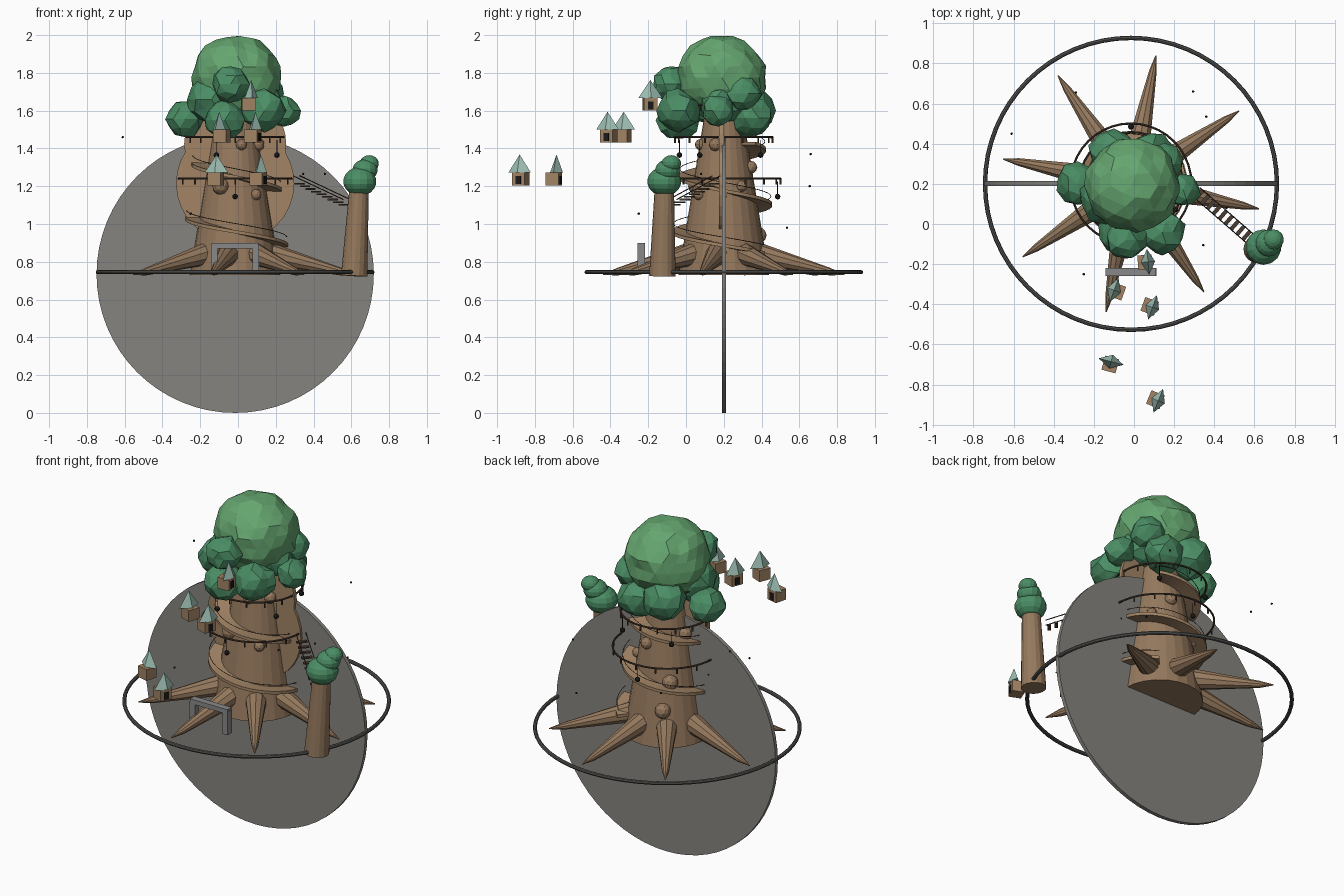
import bpy, bmesh, math, random
from mathutils import Vector, Matrix

if "Cube" in bpy.data.objects:
    bpy.data.objects.remove(bpy.data.objects["Cube"])
random.seed(4)
CX, CY = -0.015, 0.2          # trunk axis
TAU = math.tau


def mat(name, c):
    m = bpy.data.materials.new(name)
    m.diffuse_color = (*c, 1)
    m.use_nodes = True
    m.node_tree.nodes["Principled BSDF"].inputs["Base Color"].default_value = m.diffuse_color
    return m


BARK = mat("bark", (0.30, 0.19, 0.11))
WOOD = mat("plank", (0.36, 0.23, 0.13))
DARK = mat("dark_wood", (0.07, 0.045, 0.03))
BLACK = mat("iron", (0.01, 0.01, 0.01))
STONE = mat("stone", (0.24, 0.23, 0.21))
RIM = mat("rim_stone", (0.09, 0.09, 0.085))
GATE = mat("gate_stone", (0.25, 0.25, 0.25))
ROOF = mat("roof", (0.34, 0.52, 0.45))
LEAF = [mat("leaf_light", (0.13, 0.38, 0.16)), mat("leaf_dark", (0.07, 0.27, 0.13))]


def make(name, bm, m):
    bmesh.ops.recalc_face_normals(bm, faces=bm.faces)
    me = bpy.data.meshes.new(name)
    bm.to_mesh(me)
    bm.free()
    me.materials.append(m)
    ob = bpy.data.objects.new(name, me)
    bpy.context.collection.objects.link(ob)
    return ob


def add_cone(bm, p, q, r1, r2, n=8):
    p, q = Vector(p), Vector(q)
    d = q - p
    M = Matrix.Translation((p + q) / 2) @ d.to_track_quat('Z', 'Y').to_matrix().to_4x4()
    bmesh.ops.create_cone(bm, cap_ends=True, segments=n, radius1=r1, radius2=r2, depth=d.length, matrix=M)


def cone(name, p, q, r1, r2, n, m):
    bm = bmesh.new()
    add_cone(bm, p, q, r1, r2, n)
    return make(name, bm, m)


def add_box(bm, c, s, rot=0):
    M = Matrix.Translation(c) @ Matrix.Rotation(rot, 4, 'Z') @ Matrix.Diagonal((*s, 1))
    bmesh.ops.create_cube(bm, size=1, matrix=M)


def add_ball(bm, c, r, sub=1, noise=0.0, squash=1.0):
    vs = bmesh.ops.create_icosphere(bm, subdivisions=sub, radius=r)["verts"]
    for v in vs:
        k = 1 + random.uniform(-noise, noise)
        v.co = Vector(c) + Vector((v.co.x * k, v.co.y * k, v.co.z * k * squash))


def polar(r, a, z):
    return Vector((CX + r * math.cos(a), CY + r * math.sin(a), z))


def ring(name, R, r, z, m, n=64):
    bpy.ops.mesh.primitive_torus_add(major_radius=R, minor_radius=r, major_segments=n,
                                     minor_segments=8, location=(CX, CY, z))
    bpy.context.object.name = name
    bpy.context.object.data.materials.append(m)


def trunk_r(z):
    return 0.24 - 0.125 * (z - 0.73) / 0.77


# upright stone disc and the ground rim
cone("stone_disc", (CX, CY + 0.013, 0.734), (CX, CY - 0.01, 0.734), 0.734, 0.734, 64, STONE)
ring("ground_rim", 0.727, 0.011, 0.745, RIM)

# trunk
cone("trunk", (CX, CY, 0.73), (CX, CY, 1.68), 0.24, trunk_r(1.68), 24, BARK)

# eight tapering roots
bm = bmesh.new()
for k in range(8):
    a = math.radians(-11 + 45 * k)
    add_cone(bm, polar(0.17, a, 0.845), polar(0.57, a, 0.748), 0.062, 0.02, 10)
    add_cone(bm, polar(0.57, a, 0.748), polar(0.65, a, 0.732), 0.02, 0.003, 10)
make("roots", bm, BARK)

# bark knots
bm = bmesh.new()
for deg, z, r in ((-118, 1.2, .045), (-50, 1.155, .03), (-20, 1.42, .035), (35, 1.2, .03), (170, 1.36, .04),
                  (130, 1.1, .045), (118, 0.94, .045), (75, 1.3, .035), (-75, 1.42, .03)):
    add_ball(bm, polar(trunk_r(z), math.radians(deg), z), r, 2)
make("bark_knots", bm, BARK)

# upright deck discs, with level railings, posts and hanging lanterns
for i, (z, R, rz) in enumerate(((1.215, 0.313, 1.24), (1.425, 0.27, 1.46), (1.6, 0.19, 1.63))):
    cone(f"deck_{i + 1}", (CX, CY - 0.024, z), (CX, CY, z), R, R, 32, WOOD)
    ring(f"railing_{i + 1}", R - 0.012, 0.0055, rz, DARK, 40)
    bm = bmesh.new()
    for k in range(16):
        a = TAU * k / 16
        add_cone(bm, polar(R - 0.012, a, rz - 0.032), polar(R - 0.012, a, rz), 0.005, 0.005, 6)
    make(f"railing_posts_{i + 1}", bm, DARK)
bm = bmesh.new()
for R, z, degs in ((0.285, 1.145, (0, 90, 180, 270)), (0.255, 1.365, (-30, -113, 130, 50))):
    for d in degs:
        p = polar(R, math.radians(d), z)
        add_ball(bm, p, 0.015, 2)
        add_cone(bm, p, p + Vector((0, 0, 0.08)), 0.002, 0.002, 4)
make("lanterns", bm, BLACK)

# spiral ramp, two turns clockwise, with thin edge rail
bm = bmesh.new()
N, prev, edge = 72, None, []
for i in range(N + 1):
    t = i / N
    a = math.radians(50) - t * TAU * 2
    z = 0.855 + 0.58 * t
    ro, ri = 0.285 - 0.065 * t, trunk_r(z) - 0.02
    cur = [bm.verts.new(polar(r, a, zz)) for r, zz in ((ri, z), (ro, z), (ro, z - 0.018), (ri, z - 0.018))]
    edge.append(polar(ro - 0.006, a, z + 0.035))
    if prev:
        for j in range(4):
            bm.faces.new((prev[j], prev[(j + 1) % 4], cur[(j + 1) % 4], cur[j]))
    else:
        bm.faces.new(cur)
    prev = cur
bm.faces.new(prev[::-1])
make("spiral_ramp", bm, WOOD)
bm = bmesh.new()
for p, q in zip(edge, edge[1:]):
    add_cone(bm, p, q, 0.002, 0.002, 4)
make("ramp_rope", bm, DARK)

# foliage clumps
clumps = ((-.01, .19, 1.775, .235), (-.04, -.08, 1.74, .1), (.14, -.04, 1.6, .115), (-.07, -.04, 1.55, .11),
          (-.28, .2, 1.555, .105), (.245, .17, 1.6, .085), (.15, .3, 1.69, .095), (-.1, .35, 1.6, .125),
          (.08, .35, 1.56, .11), (-.14, .13, 1.66, .13), (.08, .2, 1.66, .14))
for i, (x, y, z, r) in enumerate(clumps):
    bm = bmesh.new()
    add_ball(bm, (x, y, z), r, 3 if i == 0 else 2, 0.05 if i == 0 else 0.11, 0.95)
    make(f"foliage_{i + 1}", bm, LEAF[0 if i == 0 else 1])

# side tower with stacked leafy top
cone("side_tower", (.615, -.125, .725), (.64, -.115, 1.17), .07, .052, 16, BARK)
bm = bmesh.new()
for c, r in (((.645, -.115, 1.225), .09), ((.672, -.095, 1.285), .068), ((.695, -.078, 1.32), .052)):
    bmesh.ops.create_uvsphere(bm, u_segments=14, v_segments=9, radius=r,
                              matrix=Matrix.Translation(c) @ Matrix.Diagonal((1, 1, .85, 1)))
make("side_tower_top", bm, LEAF[1])

# rope bridge
A, B = Vector((.31, .16, 1.22)), Vector((.575, -.07, 1.095))
d = B - A
ang = math.atan2(d.y, d.x)
side = Vector((-math.sin(ang), math.cos(ang), 0)) * 0.028
bm = bmesh.new()
for k in range(9):
    add_box(bm, A + d * (k + .5) / 9, (.02, .06, .008), ang)
for s in (-1, 1):
    add_cone(bm, A + side * s + Vector((0, 0, .035)), B + side * s + Vector((0, 0, .035)), .003, .003, 5)
make("rope_bridge", bm, DARK)

# stone gate
bm = bmesh.new()
for x in (-.126, .094):
    add_box(bm, (x, -.238, .815), (.034, .04, .14))
add_box(bm, (-.016, -.238, .885), (.25, .04, .028))
make("gate", bm, GATE)

# floating huts: x, y, base z, facing angle
for i, (x, y, z, deg) in enumerate(((.055, -.19, 1.6, 5), (-.085, -.335, 1.432, 160), (.078, -.41, 1.432, -20),
                                    (-.118, -.7, 1.205, 75), (.107, -.875, 1.205, -22))):
    a = math.radians(deg)
    f = Vector((math.cos(a), math.sin(a), 0))
    c = Vector((x, y, z))
    bm = bmesh.new()
    add_box(bm, c + Vector((0, 0, .034)), (.072, .072, .068), a)
    make(f"hut_{i + 1}", bm, WOOD)
    bm = bmesh.new()
    add_box(bm, c + f * .036 + Vector((0, 0, .028)), (.008, .03, .042), a)
    make(f"hut_door_{i + 1}", bm, BLACK)
    bm = bmesh.new()
    M = (Matrix.Translation(c + f * .015 + Vector((0, 0, .115))) @ Matrix.Rotation(a, 4, 'Z')
         @ Matrix.Diagonal((.55, 1, 1, 1)))
    bmesh.ops.create_cone(bm, cap_ends=True, segments=4, radius1=.064, radius2=0, depth=.095, matrix=M)
    make(f"hut_roof_{i + 1}", bm, ROOF)

# drifting specks
bm = bmesh.new()
for p in ((-.61, .45, 1.46), (.295, .66, 1.37), (-.29, .655, 1.2), (.345, -.105, 1.265), (-.25, -.25, 1.055),
          (.46, .08, 1.265), (.36, .535, .98)):
    add_ball(bm, p, .007, 1)
make("specks", bm, BLACK)
